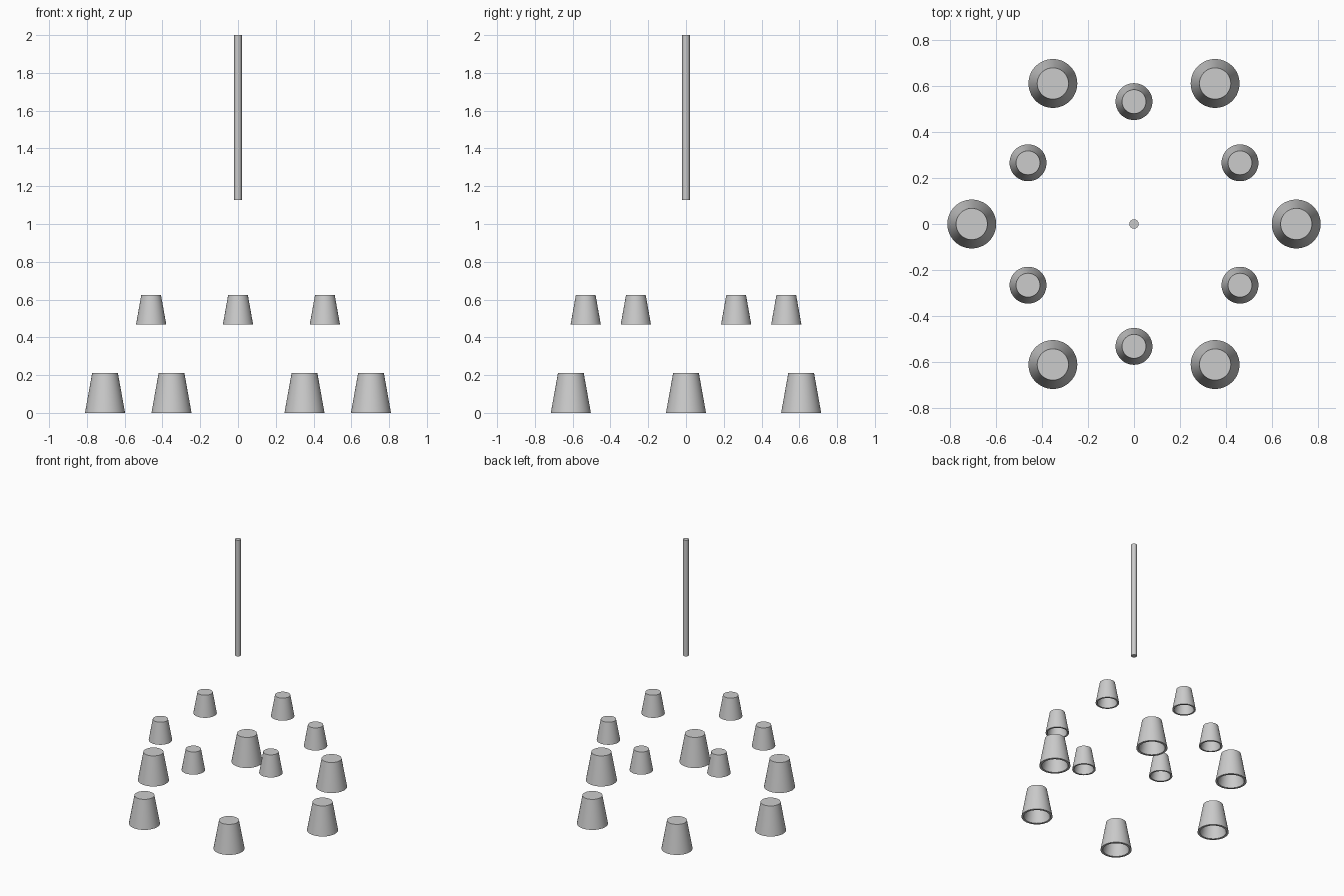
import bpy, bmesh
from math import sin, cos, pi

if "Cube" in bpy.data.objects:
    bpy.data.objects.remove(bpy.data.objects["Cube"])

SEG = 48


def lathe(name, profile, loc):
    """Revolve an (r, z) profile about z; r = 0 points become poles."""
    bm = bmesh.new()
    rings = []
    for r, z in profile:
        if r == 0:
            rings.append([bm.verts.new((0, 0, z))] * SEG)
        else:
            rings.append([bm.verts.new((r * cos(2 * pi * i / SEG), r * sin(2 * pi * i / SEG), z))
                          for i in range(SEG)])
    for a, b in zip(rings, rings[1:]):
        for i in range(SEG):
            j = (i + 1) % SEG
            bm.faces.new(list(dict.fromkeys((a[i], a[j], b[j], b[i]))))
    bmesh.ops.recalc_face_normals(bm, faces=bm.faces)
    mesh = bpy.data.meshes.new(name)
    bm.to_mesh(mesh)
    bm.free()
    obj = bpy.data.objects.new(name, mesh)
    obj.location = loc
    bpy.context.collection.objects.link(obj)
    bpy.ops.object.select_all(action='DESELECT')
    obj.select_set(True)
    bpy.context.view_layer.objects.active = obj
    bpy.ops.object.shade_smooth_by_angle(angle=pi / 6)


def shade_ring(name, ring_r, start, z, r_bottom, r_top, height, wall):
    """Six hollow tapered shades, closed on top and open below."""
    profile = [(0, height), (r_top, height), (r_bottom, 0), (r_bottom - wall, 0),
               (r_top - wall, height - wall), (0, height - wall)]
    for k in range(6):
        a = start + k * pi / 3
        lathe(f"{name}_{k + 1}", profile, (ring_r * cos(a), ring_r * sin(a), z))


# Lower ring of large shades, upper ring of small shades
shade_ring("large_shade", 0.704, 0, 0, 0.106, 0.068, 0.212, 0.016)
shade_ring("small_shade", 0.531, pi / 6, 0.468, 0.08, 0.052, 0.157, 0.012)

# Hanging rod
lathe("hanging_rod", [(0, 1.126), (0.02, 1.126), (0.02, 2.0), (0, 2.0)], (0, 0, 0))
